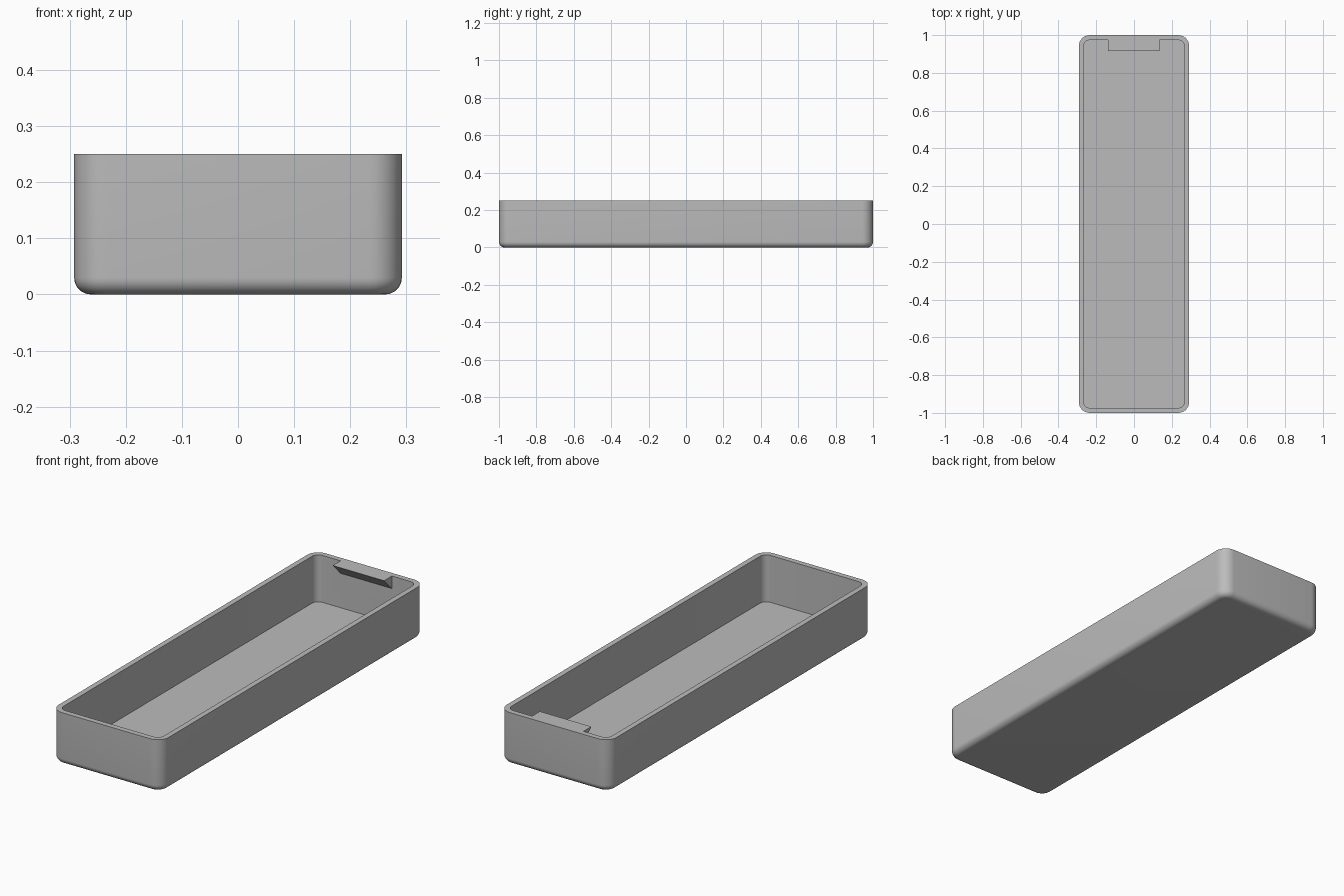
import bpy, bmesh, math

cube = bpy.data.objects.get("Cube")
if cube:
    bpy.data.objects.remove(cube, do_unlink=True)

HALF_X, HALF_Y, HEIGHT = 0.292, 1.0, 0.25
WALL, FLOOR = 0.026, 0.025
CORNER, FILLET = 0.058, 0.03
STEPS = 8

grey = bpy.data.materials.new("plain grey")
grey.use_nodes = True
colour = (0.5, 0.5, 0.5, 1)
grey.diffuse_color = colour
grey.node_tree.nodes["Principled BSDF"].inputs["Base Color"].default_value = colour


def make_object(name, bm):
    bmesh.ops.recalc_face_normals(bm, faces=bm.faces)
    mesh = bpy.data.meshes.new(name)
    bm.to_mesh(mesh)
    bm.free()
    mesh.materials.append(grey)
    obj = bpy.data.objects.new(name, mesh)
    bpy.context.collection.objects.link(obj)
    return obj


def rounded_ring(bm, inset, z):
    """Rounded rectangle, moved inward from the outer wall."""
    radius = CORNER - inset
    cx, cy = HALF_X - CORNER, HALF_Y - CORNER
    ring = []
    for quarter, (sx, sy) in enumerate([(1, 1), (-1, 1), (-1, -1), (1, -1)]):
        for i in range(STEPS + 1):
            a = math.pi / 2 * (quarter + i / STEPS)
            ring.append(bm.verts.new((sx * cx + radius * math.cos(a),
                                      sy * cy + radius * math.sin(a), z)))
    return ring


# Tray: rounded bottom edge, outer wall, flat rim, inner wall, flat floor
profile = []
for i in range(STEPS + 1):
    a = math.pi / 2 * i / STEPS
    profile.append((FILLET * (1 - math.sin(a)), FILLET * (1 - math.cos(a))))
profile += [(0, HEIGHT), (WALL, HEIGHT), (WALL, FLOOR)]

bm = bmesh.new()
rings = [rounded_ring(bm, inset, z) for inset, z in profile]
for low, high in zip(rings, rings[1:]):
    for i in range(len(low)):
        j = (i + 1) % len(low)
        bm.faces.new((low[i], low[j], high[j], high[i]))
bm.faces.new(rings[0])
bm.faces.new(rings[-1])
tray = make_object("tray", bm)

# Catch lip: wedge with a sloping underside, on the inside of the back wall
wall_y = HALF_Y - WALL
inside_y = wall_y + WALL / 2
section = [(0.915, HEIGHT), (inside_y, HEIGHT), (inside_y, 0.19), (wall_y, 0.19)]
bm = bmesh.new()
left, right = [[bm.verts.new((x, y, z)) for y, z in section] for x in (0.135, -0.138)]
bm.faces.new(left)
bm.faces.new(right)
for i in range(len(section)):
    j = (i + 1) % len(section)
    bm.faces.new((left[i], left[j], right[j], right[i]))
lip = make_object("catch_lip", bm)

# Join the lip to the tray
union = tray.modifiers.new("join lip", 'BOOLEAN')
union.operation = 'UNION'
union.solver = 'EXACT'
union.object = lip
bpy.ops.object.select_all(action='DESELECT')
tray.select_set(True)
bpy.context.view_layer.objects.active = tray
bpy.ops.object.modifier_apply(modifier=union.name)
bpy.data.objects.remove(lip, do_unlink=True)
bpy.ops.object.shade_smooth_by_angle(angle=math.radians(30))
